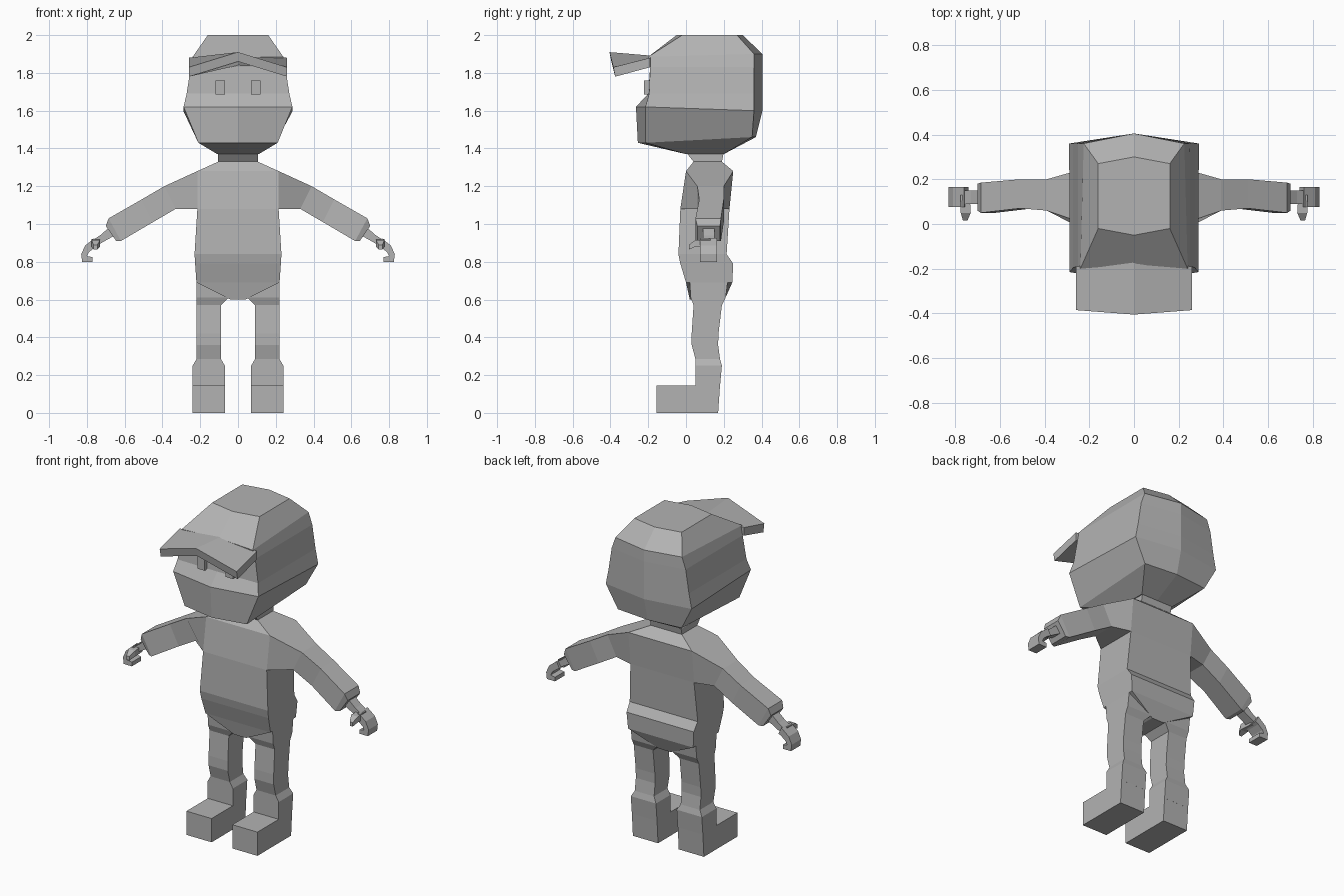
import bpy, bmesh

grey = bpy.data.materials.new("plain_grey")
grey.diffuse_color = (0.45, 0.45, 0.45, 1)


def loft(name, rings, cap_start=True, cap_end=True):
    """Skin a list of equal-length point rings with flat quads."""
    bm = bmesh.new()
    vs = [[bm.verts.new(p) for p in r] for r in rings]
    n = len(rings[0])
    for a, b in zip(vs, vs[1:]):
        for i in range(n):
            j = (i + 1) % n
            bm.faces.new((a[i], a[j], b[j], b[i]))
    if cap_start:
        bm.faces.new(vs[0])
    if cap_end:
        bm.faces.new(vs[-1])
    bmesh.ops.recalc_face_normals(bm, faces=bm.faces)
    me = bpy.data.meshes.new(name)
    bm.to_mesh(me)
    bm.free()
    me.materials.append(grey)
    ob = bpy.data.objects.new(name, me)
    bpy.context.collection.objects.link(ob)
    return ob


def pair(name, rings, **kw):
    """Build a part on +x and its mirror image on -x."""
    loft("left_" + name, rings, **kw)
    loft("right_" + name, [[(-x, y, z) for x, y, z in r] for r in rings], **kw)


def rect(z, x0, x1, y0, y1):
    return [(x0, y0, z), (x1, y0, z), (x1, y1, z), (x0, y1, z)]


# Head: six-sided rings (front z, back z, front x, back x,
#       front centre y, front corner y, back corner y, back centre y)
def head_ring(zf, zb, xf, xb, fc, fr, br, bc):
    return [(0, fc, zf), (xf, fr, zf), (xb, br, zb),
            (0, bc, zb), (-xb, br, zb), (-xf, fr, zf)]


loft("head", [head_ring(*r) for r in [
    (2.00, 2.00, .16, .16, -.05, -.02, .27, .30),
    (1.885, 1.90, .24, .225, -.18, -.20, .36, .405),
    (1.83, 1.83, .25, .25, -.18, -.19, .36, .405),
    (1.69, 1.69, .272, .272, -.20, -.195, .36, .405),
    (1.62, 1.60, .288, .29, -.265, -.215, .36, .405),
    (1.43, 1.46, .21, .215, -.255, -.215, .35, .37),
    (1.37, 1.37, .11, .11, .0, .0, .20, .20)]])

# Cap visor: sections along x, peaked in the middle
def visor_section(x, yb, yf, zb, zf):
    return [(x, yb, zb), (x, yf, zf), (x, yf + .01, zf - .05), (x, yb, zb - .05)]


loft("visor", [visor_section(-.26, -.19, -.385, 1.88, 1.83),
               visor_section(0, -.17, -.405, 1.89, 1.91),
               visor_section(.26, -.19, -.385, 1.88, 1.83)])

# Eyes
pair("eye", [rect(z, .07, .12, -.222, -.17) for z in (1.685, 1.76)])

# Neck and torso: rings of (z, half width, front y, back y)
loft("neck", [rect(z, -.105, .105, y0, y1)
              for z, y0, y1 in [(1.38, 0, .20), (1.33, .04, .19)]])
loft("torso", [rect(z, -x, x, y0, y1) for z, x, y0, y1 in [
    (1.33, .105, .04, .19), (1.28, .215, 0, .25), (1.08, .215, -.03, .23),
    (.84, .23, -.04, .215), (.79, .227, -.03, .25), (.69, .22, 0, .245),
    (.60, .04, .02, .205)]])

# Arms: top point, bottom point, then y range
def arm_ring(xt, zt, xb, zb, y0, y1):
    return [(xt, y0, zt), (xt, y1, zt), (xb, y1, zb), (xb, y0, zb)]


shoulder = [(.215, 0, 1.28), (.215, .25, 1.28), (.215, .23, 1.08), (.215, -.03, 1.08)]
pair("arm", [shoulder] + [arm_ring(*r) for r in [
    (.39, 1.20, .33, 1.08, .06, .20), (.51, 1.13, .45, 1.01, .07, .20),
    (.685, 1.03, .62, .91, .05, .185), (.70, .99, .645, .91, .06, .18)]],
    cap_start=False)

# Wrist
pair("wrist", [arm_ring(.69, .975, .66, .935, .09, .15),
               arm_ring(.73, .94, .705, .91, .09, .15),
               arm_ring(.76, .92, .74, .89, .09, .15)])

# Curled hand: outer and inner edge of a hook, swept across y
pair("hand", [arm_ring(*r, .075, .165) for r in [
    (.76, .925, .74, .885), (.81, .885, .76, .875), (.83, .84, .79, .85),
    (.825, .80, .80, .83), (.77, .80, .77, .825)]])

# Thumb, reaching forward
pair("thumb", [[(x0, y, z0), (x1, y, z0), (x1, y, z1), (x0, y, z1)]
               for y, x0, x1, z0, z1 in [
                   (.13, .735, .775, .88, .92), (.05, .73, .775, .88, .915),
                   (.015, .745, .765, .865, .89)]])

# Legs with boot shafts: (z, inner x, outer x, front y, back y)
pair("leg", [rect(*r) for r in [
    (.69, .05, .22, .02, .22), (.61, .05, .22, .025, .21),
    (.57, .09, .22, .04, .19), (.42, .09, .22, .03, .172),
    (.36, .09, .22, .03, .17), (.285, .09, .22, .05, .18),
    (.25, .07, .24, .05, .19), (.14, .07, .24, .05, .18)]])

# Feet
pair("foot", [rect(.145, .07, .24, -.155, .18), rect(0, .07, .24, -.155, .17)])
